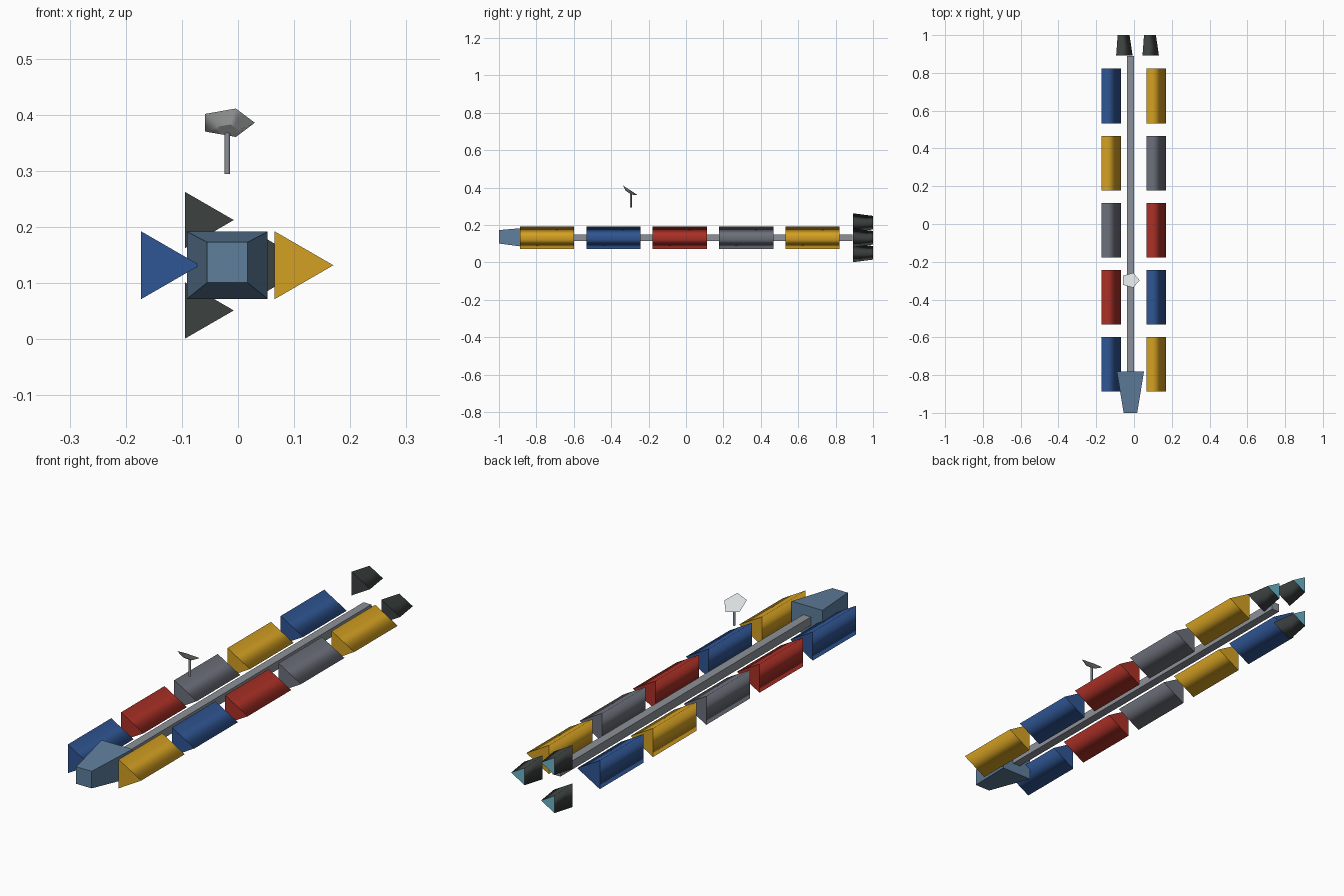
import bpy
import bmesh
from math import cos, sin, tau, radians
from mathutils import Matrix, Vector

cube = bpy.data.objects.get("Cube")
if cube:
    bpy.data.objects.remove(cube, do_unlink=True)


def material(name, hex_code):
    def linear(c):
        return c / 12.92 if c <= 0.04045 else ((c + 0.055) / 1.055) ** 2.4
    rgb = [linear(int(hex_code[i:i + 2], 16) / 255) for i in (0, 2, 4)]
    mat = bpy.data.materials.new(name)
    mat.use_nodes = True
    mat.diffuse_color = (*rgb, 1)
    mat.node_tree.nodes["Principled BSDF"].inputs["Base Color"].default_value = (*rgb, 1)
    return mat


YELLOW = material("cargo yellow", "D4A022")
BLUE = material("cargo blue", "2F5593")
RED = material("cargo red", "AA3026")
GREY = material("cargo grey", "6C707A")
STEEL = material("spine steel", "8C9198")
HULL = material("hull slate blue", "5F7E9C")
DARK = material("engine charcoal", "3C4140")
GLOW = material("exhaust cyan", "6CB4C6")
PALE = material("dish pale", "DADEDE")

AXIS_X, AXIS_Z = -0.019, 0.132   # ship's long axis


def ring(sides, radius, y):
    """Regular polygon across the y axis, with one corner towards +x."""
    return [Vector((radius * cos(tau * i / sides), y, radius * sin(tau * i / sides)))
            for i in range(sides)]


def rectangle(half_x, half_z, y, lift=0):
    return [Vector((sx * half_x, y, sz * half_z + lift))
            for sx, sz in ((1, 1), (-1, 1), (-1, -1), (1, -1))]


def loft(name, start, end, place, mats, smooth=False, end_slot=0):
    """Join two matching rings with sides and caps."""
    bm = bmesh.new()
    a = [bm.verts.new(p) for p in start]
    b = [bm.verts.new(p) for p in end]
    n = len(a)
    for i in range(n):
        j = (i + 1) % n
        bm.faces.new((a[i], a[j], b[j], b[i])).smooth = smooth
    bm.faces.new(a)
    bm.faces.new(b).material_index = end_slot
    bmesh.ops.recalc_face_normals(bm, faces=bm.faces)
    mesh = bpy.data.meshes.new(name)
    bm.to_mesh(mesh)
    bm.free()
    for mat in mats:
        mesh.materials.append(mat)
    obj = bpy.data.objects.new(name, mesh)
    obj.matrix_world = place
    bpy.context.collection.objects.link(obj)
    return obj


def at(x, y, z):
    return Matrix.Translation((x, y, z))


# Spine beam and tapered command module
loft("spine", rectangle(0.018, 0.018, -0.82), rectangle(0.018, 0.018, 0.89),
     at(AXIS_X, 0, AXIS_Z), [STEEL])
loft("command_module", rectangle(0.036, 0.036, -1, 0.005), rectangle(0.072, 0.06, -0.78),
     at(AXIS_X, 0, AXIS_Z), [HULL])

# Two rows of triangular cargo pods, front to back
rows = {
    "right": (-0.138, [BLUE, RED, GREY, YELLOW, BLUE]),
    "left": (0.100, [YELLOW, BLUE, RED, GREY, YELLOW]),
}
for side, (x, colours) in rows.items():
    for i, colour in enumerate(colours):
        loft(f"cargo_pod_{side}_{i + 1}", ring(3, 0.07, -0.145), ring(3, 0.07, 0.145),
             at(x, -0.743 + 0.355 * i, AXIS_Z), [colour], smooth=True)

# Three engines around the axis, glowing at the rear cap
for i in range(3):
    angle = tau * i / 3
    loft(f"engine_{i + 1}", ring(3, 0.058, 0.892), ring(3, 0.042, 1.0),
         at(AXIS_X + 0.093 * cos(angle), 0, AXIS_Z + 0.093 * sin(angle)),
         [DARK, GLOW], smooth=True, end_slot=1)

# Antenna mast and tilted dish
upright = Matrix.Rotation(radians(90), 4, "X")
loft("antenna_mast", ring(8, 0.005, 0), ring(8, 0.005, 0.079),
     at(AXIS_X, -0.295, 0.295) @ upright, [STEEL], smooth=True)
tilt = Matrix.Rotation(radians(-33), 4, "X")
loft("antenna_dish", ring(5, 0.02, -0.016), ring(5, 0.049, 0),
     at(AXIS_X, -0.298, 0.386) @ tilt @ upright, [PALE], smooth=True)
